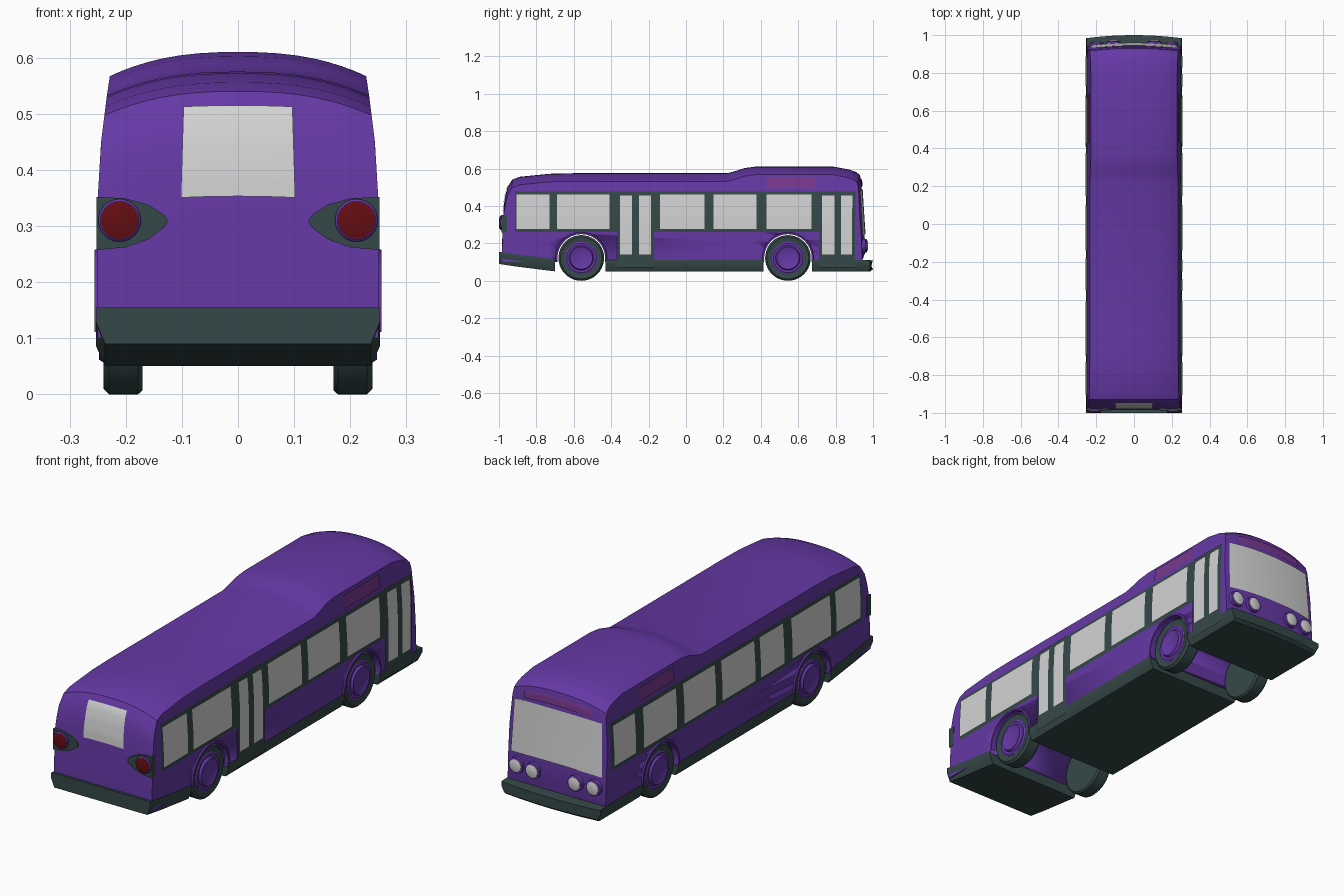
import bpy, bmesh, math
from mathutils import Matrix

if "Cube" in bpy.data.objects:
    bpy.data.objects.remove(bpy.data.objects["Cube"])


def material(name, rgb):
    m = bpy.data.materials.new(name)
    m.use_nodes = True
    m.diffuse_color = (*rgb, 1)
    m.node_tree.nodes["Principled BSDF"].inputs["Base Color"].default_value = (*rgb, 1)
    return m


PURPLE = material("purple paint", (0.13, 0.04, 0.38))
DARK = material("dark trim", (0.036, 0.064, 0.064))
GLASS = material("pale glass", (0.65, 0.65, 0.65))
RED = material("red lamp", (0.13, 0.004, 0.006))
SIGN = material("sign panel", (0.19, 0.04, 0.27))


def finish(name, bm, mat, angle=35):
    bmesh.ops.recalc_face_normals(bm, faces=bm.faces)
    me = bpy.data.meshes.new(name)
    bm.to_mesh(me)
    bm.free()
    me.materials.append(mat)
    me.shade_smooth()
    me.set_sharp_from_angle(angle=math.radians(angle))
    ob = bpy.data.objects.new(name, me)
    bpy.context.collection.objects.link(ob)
    return ob


def interp(table, t):
    if t <= table[0][0]:
        return table[0][1]
    for (a, p), (b, q) in zip(table, table[1:]):
        if t <= b:
            return p + (q - p) * (t - a) / (b - a)
    return table[-1][1]


def loft(name, rings, mat):
    bm = bmesh.new()
    rows = [[bm.verts.new(p) for p in r] for r in rings]
    n = len(rows[0])
    for a, b in zip(rows, rows[1:]):
        for i in range(n):
            j = (i + 1) % n
            bm.faces.new((a[i], a[j], b[j], b[i]))
    bm.faces.new(rows[0])
    bm.faces.new(rows[-1])
    return finish(name, bm, mat)


def patch(name, point, u0, u1, v0, v1, mat, nu=1, nv=8):
    """Thin sheet following point(u, v)."""
    bm = bmesh.new()
    g = [[bm.verts.new(point(u0 + (u1 - u0) * i / nu, v0 + (v1 - v0) * j / nv))
          for j in range(nv + 1)] for i in range(nu + 1)]
    for i in range(nu):
        for j in range(nv):
            bm.faces.new((g[i][j], g[i + 1][j], g[i + 1][j + 1], g[i][j + 1]))
    return finish(name, bm, mat)


def spin(name, profile, centre, axis, mat, n=40):
    """Revolve (radius, offset) points about the x or y axis."""
    bm = bmesh.new()
    rows = []
    for r, d in profile:
        ring = []
        for k in range(n):
            a = 2 * math.pi * k / n
            c, s = r * math.cos(a), r * math.sin(a)
            p = (d, c, s) if axis == "x" else (c, d, s)
            ring.append(bm.verts.new([p[i] + centre[i] for i in range(3)]))
        rows.append(ring)
    for a, b in zip(rows, rows[1:]):
        for i in range(n):
            bm.faces.new((a[i], a[i - 1], b[i - 1], b[i]))
    bm.faces.new(rows[0])
    bm.faces.new(rows[-1])
    return finish(name, bm, mat)


# Body shape: side taper, roof line and crown
CROWN = 0.043
TAPER = [(0.35, 0.25), (0.45, 0.244), (0.53, 0.234), (0.57, 0.228)]
REAR = [(-0.985, 0.15), (-0.981, 0.27), (-0.975, 0.395), (-0.967, 0.45),
        (-0.955, 0.497), (-0.93, 0.54), (-0.89, 0.556)]
FRONT = [(0.875, 0.594), (0.91, 0.581), (0.93, 0.565), (0.937, 0.535), (0.945, 0.4),
         (0.955, 0.25), (0.958, 0.15)]
ROOF = [(-0.73, 0.572), (-0.6, 0.575), (0.22, 0.575), (0.27, 0.588),
        (0.31, 0.602), (0.37, 0.61), (0.79, 0.61)]


def half_width(z):
    return interp(TAPER, z)


def bow(x, y):
    return y - 0.016 * (x / 0.25) ** 2 * min(1, max(0, (y - 0.8) / 0.13))


def body_ring(y, top):
    ze, low = max(top - CROWN, 0.102), 0.1
    w = half_width(ze)
    side = [(half_width(z), z) for z in [low + (ze - low) * i / 8 for i in range(8)]]
    crown = [(w * t, ze + (top - ze) * (1 - abs(t) ** 2.5))
             for t in [math.cos(math.pi * k / 20) for k in range(21)]]
    pts = side + crown + [(-x, z) for x, z in reversed(side)]
    return [(x, bow(x, y), z) for x, z in pts]


body = loft("body", [body_ring(y, t) for y, t in REAR + ROOF + FRONT], PURPLE)

# Wheel arches cut right across the body
AXLES = {"rear": -0.56, "front": 0.545}
for end, y in AXLES.items():
    cutter = spin(end + "_arch_cutter", [(0.128, -0.4), (0.128, 0.4)], (0, y, 0.122), "x", PURPLE, 48)
    cutter.hide_render = True
    cutter.hide_viewport = True
    cutter.display_type = "WIRE"
    mod = body.modifiers.new("arch", "BOOLEAN")
    mod.operation, mod.object, mod.solver = "DIFFERENCE", cutter, "EXACT"

# Dark skirt and bumpers in three sections


def skirt_ring(y, low, top):
    xs = [-1 + k / 4 for k in range(9)]
    pts = [(0.237 * t, low) for t in xs] + [(0.253, low + (top - low) * 0.6)]
    pts += [(0.252 * t, top) for t in reversed(xs)] + [(-0.253, low + (top - low) * 0.6)]
    return [(x, bow(x, y), z) for x, z in pts]


SKIRTS = {"rear_bumper": [(-1, 0.09, 0.155), (-0.9, 0.075, 0.14), (-0.7, 0.05, 0.115)],
          "middle_skirt": [(-0.43, 0.05, 0.11), (0.415, 0.05, 0.11)],
          "front_bumper": [(0.675, 0.05, 0.11), (0.9, 0.05, 0.11), (0.985, 0.05, 0.11), (1, 0.062, 0.108)]}
for name, rows in SKIRTS.items():
    loft(name, [skirt_ring(*r) for r in rows], DARK)

# Wheels and arch lips
TYRE = [(0.085, 0.235), (0.112, 0.24), (0.122, 0.23), (0.122, 0.178), (0.115, 0.17), (0.05, 0.17)]
RIM = [(0.05, 0.243), (0.06, 0.248), (0.066, 0.238), (0.078, 0.24), (0.086, 0.236), (0.086, 0.2)]
for end, y in AXLES.items():
    for tag, s in (("left", 1), ("right", -1)):
        for part, prof, mat in (("tyre", TYRE, DARK), ("rim", RIM, PURPLE)):
            spin(f"{end}_{tag}_{part}", [(r, s * d) for r, d in prof], (0, y, 0.122), "x", mat)

        def lip(a, v, y=y, s=s):
            r, x = ((0.127, 0.235), (0.127, 0.256), (0.135, 0.256), (0.138, 0.249))[round(v)]
            return (s * x, y + r * math.cos(a), 0.122 + r * math.sin(a))
        patch(f"{end}_{tag}_arch_lip", lip, -0.08, math.pi + 0.08, 0, 3, PURPLE, 32, 3)

# Side window bands, windows, doors and signs
WINDOWS = [(-0.906, -0.73), (-0.69, -0.41), (-0.14, 0.10), (0.147, 0.377), (0.43, 0.67)]
DOORS = [(-0.37, -0.17), (0.71, 0.92)]


def side_panel(name, s, y0, y1, z0, z1, off, mat):
    def point(y, z):
        x = half_width(z) + off
        return (s * x, bow(x, y), z)
    patch(name, point, y0, y1, z0, z1, mat, 4)


for tag, s in (("left", 1), ("right", -1)):
    side_panel(tag + "_window_band", s, -0.915, 0.92, 0.26, 0.476, 0.003, DARK)
    side_panel(tag + "_side_sign", s, 0.43, 0.69, 0.495, 0.553, 0.004, SIGN)
    panes = list(WINDOWS)
    if s < 0:
        panes += [(-0.35, -0.18), (0.73, 0.9)]
    for i, (a, b) in enumerate(panes):
        side_panel(f"{tag}_window_{i + 1}", s, a, b, 0.277, 0.46, 0.006, GLASS)
for i, (a, b) in enumerate(DOORS):
    side_panel(f"door_{i + 1}", 1, a, b, 0.07, 0.476, 0.005, DARK)
    mid = (a + b) / 2
    for j, (p, q) in enumerate([(a + 0.016, mid - 0.02), (mid + 0.018, b - 0.018)]):
        side_panel(f"door_{i + 1}_pane_{j + 1}", 1, p, q, 0.14, 0.457, 0.008, GLASS)


# Windscreen, rear window and front sign follow the end surfaces
def end_point(table, off, lift=0.0, taper=0.0, z_ref=0.0):
    by_height = sorted((t, y) for y, t in table)

    def point(x, z):
        x *= 1 - taper * (z - z_ref)
        z -= lift * (x / 0.2) ** 2
        y = interp(by_height, z + CROWN * (abs(x) / half_width(z)) ** 2.5)
        return (x, bow(x, y) + off, z)
    return point


patch("windscreen", end_point(FRONT, 0.005, 0.008, 0.15, 0.25), -0.232, 0.232, 0.25, 0.49, GLASS, 20, 12)
patch("front_sign", end_point(FRONT, 0.005, 0.018), -0.17, 0.17, 0.508, 0.545, SIGN, 20, 6)
patch("rear_window", end_point(REAR, -0.004, 0.01, 0.3, 0.352), -0.102, 0.102, 0.353, 0.515, GLASS, 10, 12)

# Headlamps and tail lamps
for tag, s in (("left", 1), ("right", -1)):
    for i, x in enumerate((0.108, 0.197)):
        c = (s * x, bow(x, 0.957), 0.187)
        spin(f"{tag}_headlamp_ring_{i + 1}", [(0.038, -0.01), (0.036, 0.012), (0.03, 0.014)], c, "y", PURPLE)
        spin(f"{tag}_headlamp_{i + 1}", [(0.029, 0.01), (0.029, 0.016), (0.015, 0.02)], c, "y", GLASS)
    # Pointed dark pod behind each tail lamp
    bm = bmesh.new()
    outline = [(0.252, 0.257), (0.2, 0.262), (0.16, 0.276), (0.132, 0.297), (0.125, 0.308),
               (0.132, 0.32), (0.16, 0.338), (0.2, 0.349), (0.252, 0.352)]
    face = bm.faces.new([bm.verts.new((s * x, -0.987, z)) for x, z in outline])
    ext = bmesh.ops.extrude_face_region(bm, geom=[face])
    bmesh.ops.translate(bm, vec=(0, 0.03, 0), verts=[v for v in ext["geom"] if isinstance(v, bmesh.types.BMVert)])
    finish(tag + "_tail_pod", bm, DARK)
    c = (s * 0.211, -0.98, 0.31)
    spin(tag + "_tail_lamp_ring", [(0.038, 0.01), (0.038, -0.012), (0.034, -0.016)], c, "y", PURPLE)
    spin(tag + "_tail_lamp", [(0.033, 0), (0.033, -0.017), (0.02, -0.02)], c, "y", RED)
